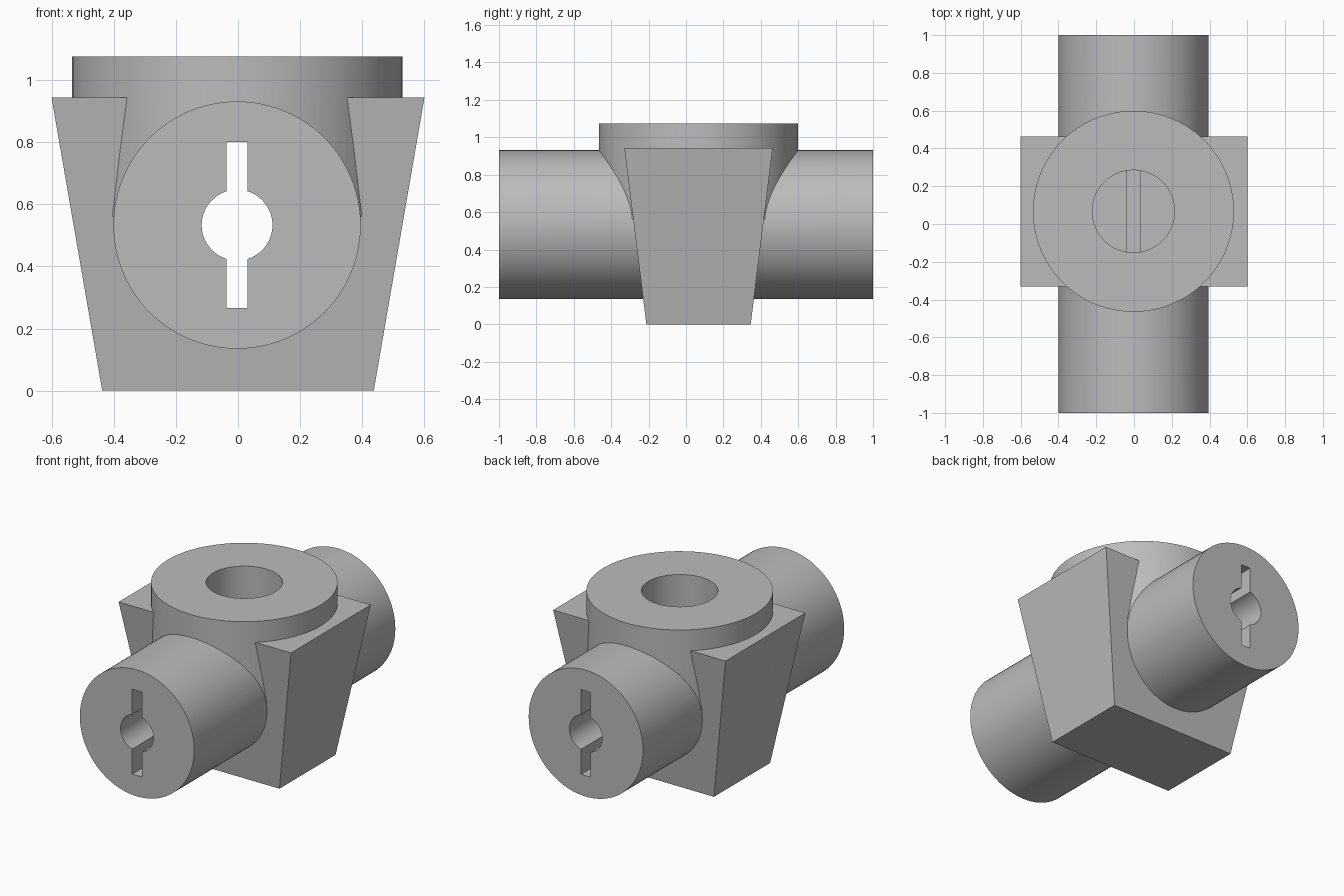
import bpy
import bmesh
import math

old = bpy.data.objects.get("Cube")
if old:
    bpy.data.objects.remove(old, do_unlink=True)

AXIS_X, AXIS_Z, CENTRE_Y = -0.003, 0.533, 0.067

grey = bpy.data.materials.new("plain grey")
grey.use_nodes = True
colour = (0.5, 0.5, 0.5, 1)
grey.diffuse_color = colour
grey.node_tree.nodes["Principled BSDF"].inputs["Base Color"].default_value = colour


def cylinder(name, radius, depth, location, along_y=False):
    bpy.ops.mesh.primitive_cylinder_add(
        vertices=96, radius=radius, depth=depth, location=location,
        rotation=(math.pi / 2 if along_y else 0, 0, 0))
    obj = bpy.context.object
    obj.name = name
    obj.data.materials.append(grey)
    return obj


def upright(name, radius, bottom, top):
    return cylinder(name, radius, top - bottom, (AXIS_X, CENTRE_Y, (bottom + top) / 2))


def combine(target, tool, operation):
    mod = target.modifiers.new(operation.title(), "BOOLEAN")
    mod.operation = operation
    mod.solver = "EXACT"
    mod.object = tool
    bpy.context.view_layer.objects.active = target
    bpy.ops.object.modifier_apply(modifier=mod.name)
    bpy.data.objects.remove(tool, do_unlink=True)


# Tapered block, wider at the top
bm = bmesh.new()
rings = []
for half_x, half_y, z in ((0.437, 0.279, 0), (0.6, 0.397, 0.943)):
    rings.append([bm.verts.new((sx * half_x, CENTRE_Y + sy * half_y, z))
                  for sx, sy in ((-1, -1), (1, -1), (1, 1), (-1, 1))])
low, high = rings
bm.faces.new(low[::-1])
bm.faces.new(high)
for i in range(4):
    j = (i + 1) % 4
    bm.faces.new((low[i], low[j], high[j], high[i]))
mesh = bpy.data.meshes.new("pipe_fitting")
bm.to_mesh(mesh)
bm.free()
body = bpy.data.objects.new("pipe_fitting", mesh)
bpy.context.collection.objects.link(body)
mesh.materials.append(grey)

# Horizontal barrel and upright collar
combine(body, cylinder("barrel", 0.398, 2, (AXIS_X, 0, AXIS_Z), True), "UNION")
combine(body, upright("collar", 0.532, 0.56, 1.075), "UNION")

# Round bore with a tall slot through the barrel
combine(body, cylinder("bore", 0.114, 2.4, (AXIS_X, 0, AXIS_Z), True), "DIFFERENCE")
bpy.ops.mesh.primitive_cube_add(size=1, location=(AXIS_X, 0, AXIS_Z))
slot = bpy.context.object
slot.scale = (0.067, 2.4, 0.534)
slot.data.materials.append(grey)
combine(body, slot, "DIFFERENCE")

# Socket in the top of the collar
combine(body, upright("socket", 0.218, 0.7, 1.2), "DIFFERENCE")

bpy.ops.object.select_all(action="DESELECT")
body.select_set(True)
bpy.context.view_layer.objects.active = body
bpy.ops.object.shade_smooth_by_angle(angle=math.radians(20))
